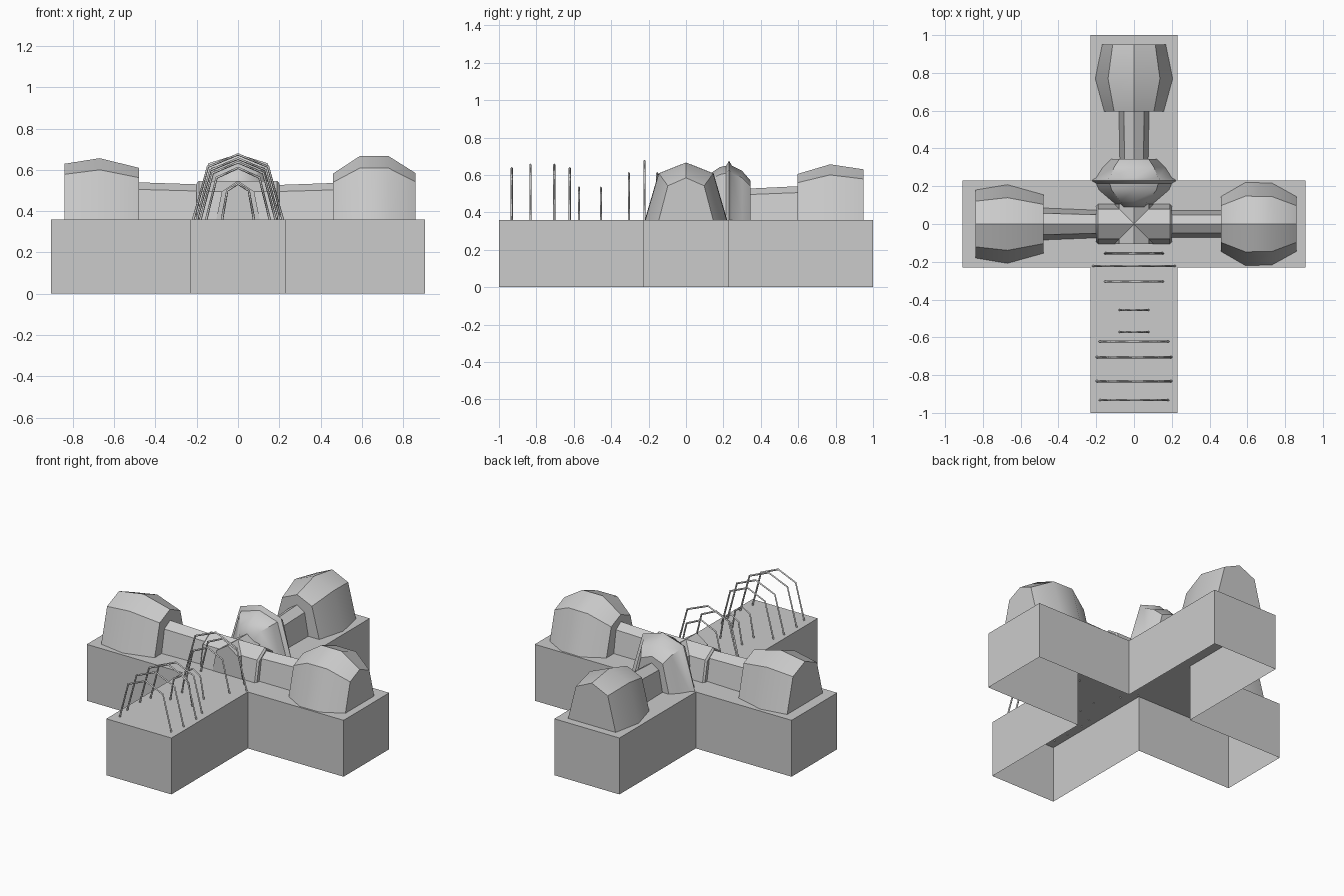
import bpy, bmesh, math

cube = bpy.data.objects.get("Cube")
if cube:
    bpy.data.objects.remove(cube, do_unlink=True)

GROUND = 0.36  # deck height

grey = bpy.data.materials.new("plain_grey")
grey.use_nodes = True
grey.diffuse_color = (0.6, 0.6, 0.6, 1)
grey.node_tree.nodes["Principled BSDF"].inputs["Base Color"].default_value = (0.6, 0.6, 0.6, 1)


def finish(name, bm, smooth=True):
    bmesh.ops.recalc_face_normals(bm, faces=bm.faces[:])
    mesh = bpy.data.meshes.new(name)
    bm.to_mesh(mesh)
    bm.free()
    mesh.materials.append(grey)
    obj = bpy.data.objects.new(name, mesh)
    bpy.context.collection.objects.link(obj)
    if smooth:
        bpy.ops.object.select_all(action='DESELECT')
        obj.select_set(True)
        bpy.context.view_layer.objects.active = obj
        bpy.ops.object.shade_smooth_by_angle(angle=math.radians(35))
    return obj


def arch(half, top, shoulder=(0.67, 0.81), foot=GROUND):
    """Five-point arch as (sideways, z) pairs."""
    sx, sz = half * shoulder[0], GROUND + (top - GROUND) * shoulder[1]
    return [(-half, foot), (-sx, sz), (0, top), (sx, sz), (half, foot)]


def loft(name, axis, stations, shoulder=(0.67, 0.81)):
    """Skin arches along an axis; each station is (position, half width, top)."""
    bm = bmesh.new()
    rings = []
    for pos, half, top in stations:
        rings.append([bm.verts.new((pos, s, z) if axis == "x" else (s, pos, z))
                      for s, z in arch(half, top, shoulder)])
    for a, b in zip(rings, rings[1:]):
        for i in range(4):
            bm.faces.new((a[i], a[i + 1], b[i + 1], b[i]))
    bm.faces.new(rings[0])
    bm.faces.new(rings[-1])
    return finish(name, bm)


# Cross-shaped base, open underneath
ARM, SIDE, LONG = 0.23, 0.907, 1.0
quarter = [(SIDE, ARM), (ARM, ARM), (ARM, LONG)]
half = quarter + [(-x, y) for x, y in reversed(quarter)]
outline = half + [(x, -y) for x, y in reversed(half)]
bm = bmesh.new()
deck = [bm.verts.new((x, y, GROUND)) for x, y in outline]
foot = [bm.verts.new((x, y, 0)) for x, y in outline]
bm.faces.new(deck)
for i in range(len(deck)):
    j = (i + 1) % len(deck)
    bm.faces.new((deck[i], foot[i], foot[j], deck[j]))
finish("cross_base", bm, smooth=False)

# Pods at the ends of three arms
loft("right_pod", "x", [(-0.84, 0.18, 0.63), (-0.67, 0.208, 0.657), (-0.48, 0.155, 0.61)])
loft("left_pod", "x", [(0.46, 0.145, 0.582), (0.59, 0.22, 0.667),
                       (0.73, 0.217, 0.667), (0.86, 0.145, 0.585)])
loft("back_pod", "y", [(0.595, 0.157, 0.605), (0.77, 0.205, 0.657), (0.95, 0.168, 0.63)])

# Corridors
loft("right_corridor", "x", [(-0.49, 0.085, 0.54), (-0.19, 0.073, 0.53)])
loft("left_corridor", "x", [(0.19, 0.072, 0.527), (0.47, 0.072, 0.537)])
loft("back_corridor", "y", [(0.33, 0.075, 0.527), (0.6, 0.08, 0.54)])

# Hub: two crossing tunnels
HUB = (0.75, 0.72)
loft("hub_tunnel", "x", [(-0.2, 0.095, 0.535), (-0.19, 0.105, 0.547),
                         (0.19, 0.105, 0.547), (0.2, 0.095, 0.535)], HUB)
loft("hub_porch", "y", [(-0.107, 0.105, 0.547), (0.107, 0.105, 0.547)], HUB)

# Domed room with a raised rim behind the hub
loft("domed_room", "y", [(0.09, 0.08, 0.55), (0.12, 0.115, 0.602), (0.18, 0.185, 0.642),
                         (0.215, 0.2, 0.65), (0.23, 0.225, 0.677), (0.245, 0.2, 0.65),
                         (0.3, 0.165, 0.622), (0.345, 0.12, 0.57)], (0.64, 0.86))

# Bare hoops along the front arm: (y, half width, top)
hoops = [(-0.155, 0.155, 0.61), (-0.222, 0.218, 0.675), (-0.305, 0.155, 0.61),
         (-0.455, 0.078, 0.533), (-0.572, 0.078, 0.533), (-0.622, 0.183, 0.637),
         (-0.705, 0.2, 0.655), (-0.832, 0.2, 0.655), (-0.932, 0.183, 0.637)]
for n, (y, width, top) in enumerate(hoops):
    curve = bpy.data.curves.new(f"hoop_{n + 1}", "CURVE")
    curve.dimensions = "3D"
    curve.bevel_depth = 0.006
    curve.bevel_resolution = 0
    curve.use_fill_caps = True
    points = arch(width, top, foot=GROUND - 0.004)
    spline = curve.splines.new("POLY")
    spline.points.add(len(points) - 1)
    for p, (x, z) in zip(spline.points, points):
        p.co = (x, y, z, 1)
    curve.materials.append(grey)
    hoop = bpy.data.objects.new(f"hoop_{n + 1}", curve)
    bpy.context.collection.objects.link(hoop)
    bpy.ops.object.select_all(action='DESELECT')
    hoop.select_set(True)
    bpy.context.view_layer.objects.active = hoop
    bpy.ops.object.convert(target='MESH')
